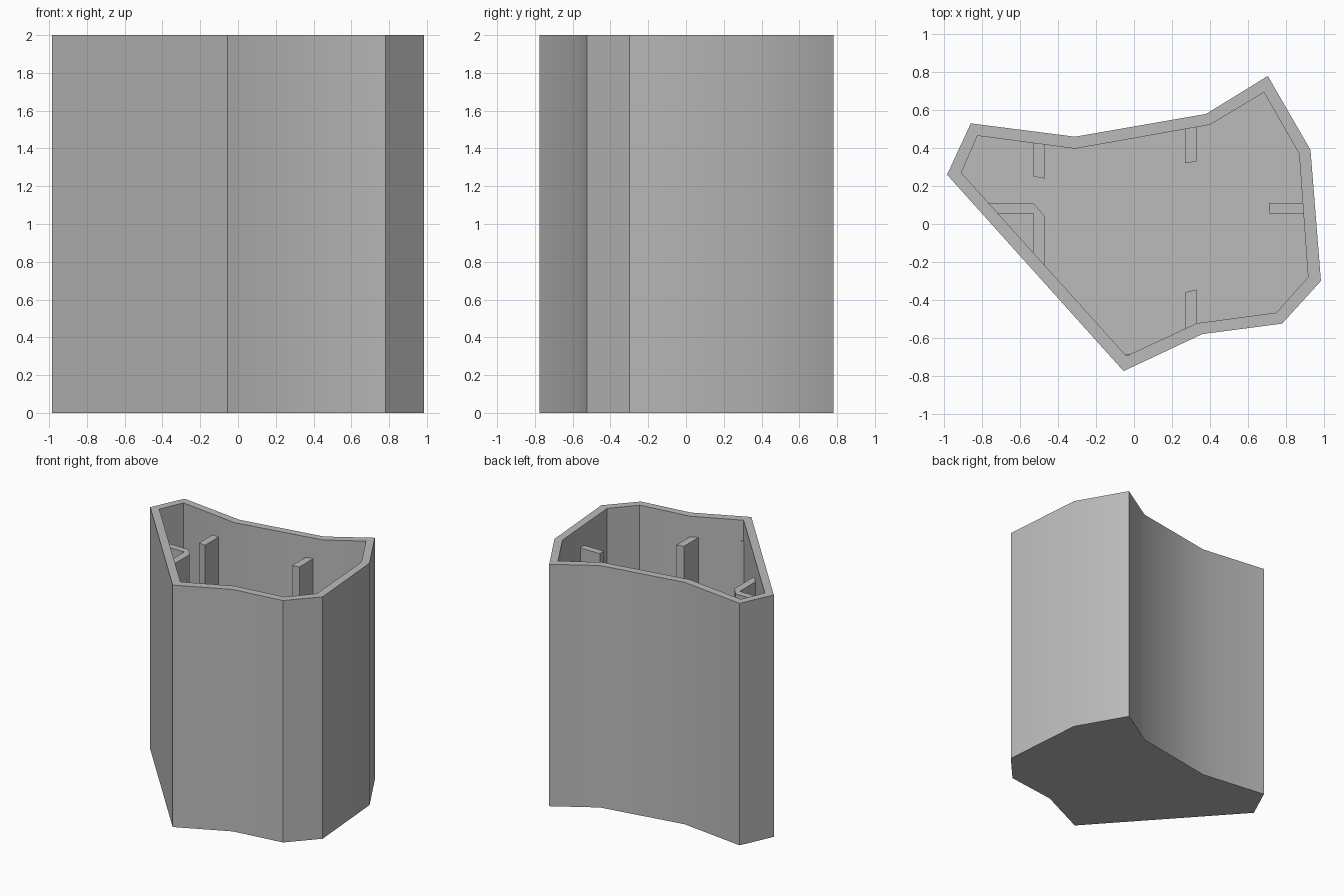
import bpy
import bmesh
import math

cube = bpy.data.objects.get("Cube")
if cube:
    bpy.data.objects.remove(cube, do_unlink=True)

HEIGHT, FLOOR, RIB_TOP = 2.0, 0.06, 1.83

# One plain grey plastic
grey = bpy.data.materials.new("plain grey")
grey.use_nodes = True
colour = (0.5, 0.5, 0.5, 1)
grey.diffuse_color = colour
grey.node_tree.nodes["Principled BSDF"].inputs["Base Color"].default_value = colour


def finish(bm, name):
    bmesh.ops.recalc_face_normals(bm, faces=bm.faces)
    mesh = bpy.data.meshes.new(name)
    bm.to_mesh(mesh)
    bm.free()
    mesh.materials.append(grey)
    obj = bpy.data.objects.new(name, mesh)
    bpy.context.collection.objects.link(obj)
    return obj


def ring(bm, points, z):
    return [bm.verts.new((x, y, z)) for x, y in points]


def bridge(bm, a, b):
    for i in range(len(a)):
        j = (i + 1) % len(a)
        bm.faces.new((a[i], a[j], b[j], b[i]))


def prism(name, points, z0, z1):
    bm = bmesh.new()
    low, high = ring(bm, points, z0), ring(bm, points, z1)
    bridge(bm, low, high)
    bm.faces.new(low)
    bm.faces.new(high)
    return finish(bm, name)


# Hollow container: outer wall, rim, inner wall and floor
outer = [(-0.985, 0.26), (-0.86, 0.53), (-0.31, 0.46), (0.38, 0.58), (0.705, 0.78),
         (0.93, 0.39), (0.985, -0.30), (0.78, -0.525), (0.36, -0.58), (-0.055, -0.775)]
inner = [(-0.91, 0.27), (-0.825, 0.465), (-0.31, 0.397), (0.40, 0.523), (0.685, 0.693),
         (0.87, 0.37), (0.917, -0.28), (0.75, -0.467), (0.33, -0.523), (-0.04, -0.695)]
bm = bmesh.new()
loops = [ring(bm, outer, 0), ring(bm, outer, HEIGHT),
         ring(bm, inner, HEIGHT), ring(bm, inner, FLOOR)]
for a, b in zip(loops, loops[1:]):
    bridge(bm, a, b)
bm.faces.new(loops[0])
bm.faces.new(loops[-1])
shell = finish(bm, "container_shell")
bpy.ops.object.select_all(action="DESELECT")
shell.select_set(True)
bpy.context.view_layer.objects.active = shell
bpy.ops.object.shade_smooth_by_angle(angle=math.radians(30))

# Upright ribs, sunk a little into the wall and floor
ribs = {
    "back_right_rib": [(-0.53, 0.25), (-0.47, 0.24), (-0.47, 0.44), (-0.53, 0.45)],
    "back_left_rib": [(0.27, 0.32), (0.33, 0.33), (0.33, 0.53), (0.27, 0.52)],
    "left_rib": [(0.715, 0.055), (0.91, 0.055), (0.905, 0.11), (0.71, 0.11)],
    "front_left_rib": [(0.27, -0.57), (0.33, -0.54), (0.33, -0.345), (0.27, -0.36)],
    "right_angle_rib": [(-0.79, 0.11), (-0.53, 0.11), (-0.47, 0.04), (-0.47, -0.25),
                        (-0.53, -0.18), (-0.53, 0.055), (-0.74, 0.055)],
    "front_corner_gusset": [(-0.055, -0.685), (-0.02, -0.685), (-0.04, -0.71)],
}
for name, points in ribs.items():
    prism(name, points, FLOOR - 0.02, RIB_TOP)
